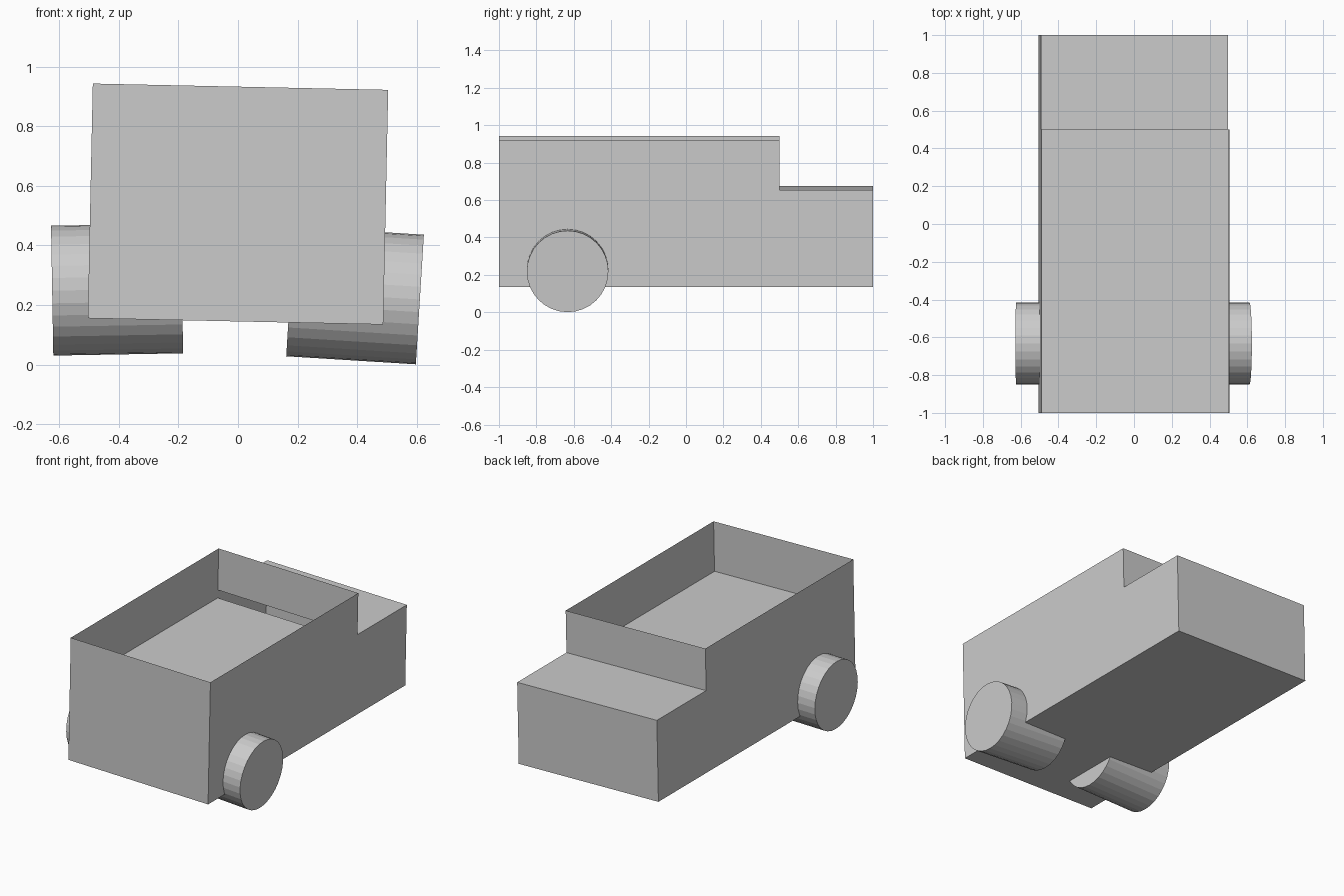
import bpy, bmesh
from math import radians
from mathutils import Matrix

if "Cube" in bpy.data.objects:
    bpy.data.objects.remove(bpy.data.objects["Cube"])

TILT = radians(1.22)
HALF_W, HALF_H = 0.496, 0.394
HOOD_Z, BED_Z = 0.126, 0.075      # heights relative to the body centre


def make_object(name, bm, location, tilt):
    bmesh.ops.recalc_face_normals(bm, faces=bm.faces)
    mesh = bpy.data.meshes.new(name)
    bm.to_mesh(mesh)
    bm.free()
    obj = bpy.data.objects.new(name, mesh)
    obj.location = location
    obj.rotation_euler = (0, tilt, 0)
    bpy.context.collection.objects.link(obj)
    return obj


# Body shell: stepped side profile swept across the width, open over the bed
profile = [(-1, -HALF_H), (1, -HALF_H), (1, HOOD_Z),
           (0.5, HOOD_Z), (0.5, HALF_H), (-1, HALF_H)]
bm = bmesh.new()
side = bm.faces.new([bm.verts.new((-HALF_W, y, z)) for y, z in profile])
swept = bmesh.ops.extrude_face_region(bm, geom=[side], use_keep_orig=True)
bmesh.ops.translate(bm, vec=(2 * HALF_W, 0, 0),
                    verts=[g for g in swept["geom"] if isinstance(g, bmesh.types.BMVert)])
bmesh.ops.recalc_face_normals(bm, faces=bm.faces)
lid = [f for f in bm.faces if f.calc_center_median().z > HALF_H - 0.01]
bmesh.ops.delete(bm, geom=lid, context='FACES_ONLY')
make_object("body_shell", bm, (0, 0, 0.539), TILT)

# Bed floor inside the open part
bm = bmesh.new()
bm.faces.new([bm.verts.new((x, y, BED_Z)) for x, y in
              [(-HALF_W, -1), (HALF_W, -1), (HALF_W, 0.5), (-HALF_W, 0.5)]])
make_object("bed_floor", bm, (0, 0, 0.539), TILT)

# Wheels: thick capped cylinders, each with its own slight tilt
for name, x, z, tilt in [("left_wheel", -0.406, 0.252, -1.0),
                         ("right_wheel", 0.393, 0.232, 3.55)]:
    bm = bmesh.new()
    bmesh.ops.create_cone(bm, cap_ends=True, segments=32, radius1=0.218,
                          radius2=0.218, depth=0.436,
                          matrix=Matrix.Rotation(radians(90), 4, 'Y'))
    make_object(name, bm, (x, -0.633, z), radians(tilt))
